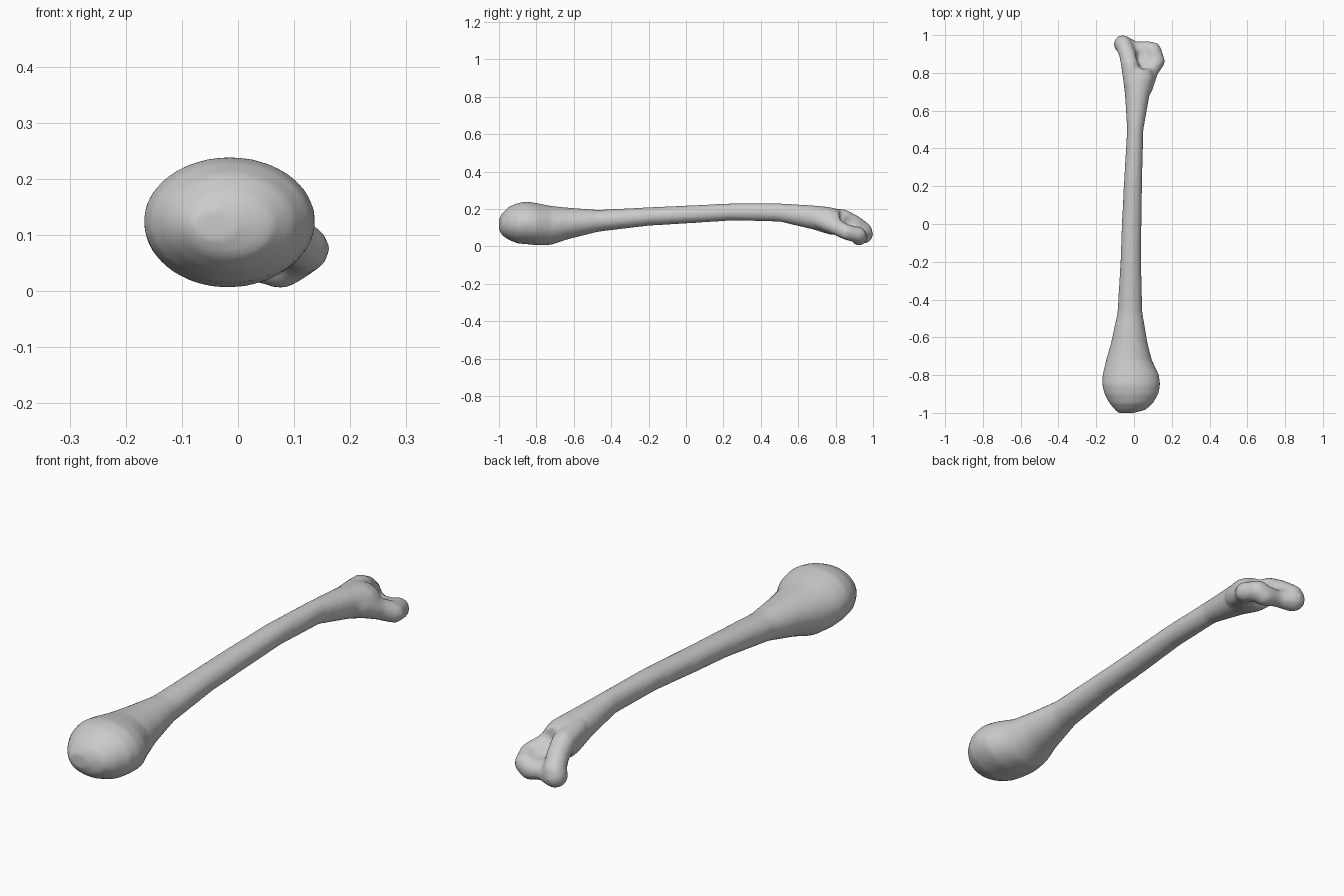
import bpy, bmesh, math
from mathutils import Vector

if "Cube" in bpy.data.objects:
    bpy.data.objects.remove(bpy.data.objects["Cube"])

SIDES = 28
bm = bmesh.new()


def loft(stations):
    """Skin elliptical rings given as (y, x_left, x_right, z_bottom, z_top)."""
    rings = []
    for y, xl, xr, zb, zt in stations:
        cx, cz, a, b = (xl + xr) / 2, (zb + zt) / 2, (xr - xl) / 2, (zt - zb) / 2
        rings.append([bm.verts.new((cx + a * math.cos(t), y, cz + b * math.sin(t)))
                      for t in (2 * math.pi * i / SIDES for i in range(SIDES))])
    for r0, r1 in zip(rings, rings[1:]):
        for i in range(SIDES):
            j = (i + 1) % SIDES
            bm.faces.new((r0[i], r0[j], r1[j], r1[i]))
    bm.faces.new(rings[0][::-1])
    bm.faces.new(rings[-1])


def hull(*balls):
    """Convex skin around balls given as (x, y, z, radius)."""
    part = bmesh.new()
    for x, y, z, r in balls:
        res = bmesh.ops.create_icosphere(part, subdivisions=2, radius=r)
        bmesh.ops.translate(part, verts=res["verts"], vec=Vector((x, y, z)))
    res = bmesh.ops.convex_hull(part, input=part.verts[:])
    junk = {e for e in res["geom_interior"] + res["geom_unused"]
            if isinstance(e, bmesh.types.BMVert)}
    bmesh.ops.delete(part, geom=list(junk), context="VERTS")
    bmesh.ops.recalc_face_normals(part, faces=part.faces[:])
    me = bpy.data.meshes.new("tmp")
    part.to_mesh(me)
    part.free()
    bm.from_mesh(me)
    bpy.data.meshes.remove(me)


def chain(balls):
    for a, b in zip(balls, balls[1:]):
        hull(a, b)


# Rounded head and long, slightly arched shaft
loft([
    (-1.00, -0.085, 0.00, 0.09, 0.145),
    (-0.985, -0.10, 0.06, 0.06, 0.175),
    (-0.95, -0.13, 0.10, 0.035, 0.21),
    (-0.90, -0.157, 0.13, 0.015, 0.232),
    (-0.85, -0.169, 0.139, 0.011, 0.24),
    (-0.80, -0.167, 0.133, 0.006, 0.232),
    (-0.72, -0.148, 0.095, 0.008, 0.216),
    (-0.63, -0.122, 0.072, 0.038, 0.207),
    (-0.47, -0.088, 0.045, 0.078, 0.195),
    (-0.20, -0.072, 0.038, 0.11, 0.209),
    (0.00, -0.065, 0.040, 0.122, 0.218),
    (0.25, -0.052, 0.044, 0.138, 0.23),
    (0.50, -0.037, 0.050, 0.132, 0.23),
    (0.68, -0.048, 0.082, 0.09, 0.219),
    (0.77, -0.058, 0.108, 0.062, 0.21),
    (0.82, -0.062, 0.100, 0.062, 0.195),
])

# Inner pillar, arching over and down to the far condyle
chain([(-0.005, 0.74, 0.16, 0.05), (-0.02, 0.84, 0.15, 0.05),
       (-0.035, 0.90, 0.122, 0.046), (-0.055, 0.95, 0.085, 0.046),
       (-0.06, 0.952, 0.065, 0.05)])
# Outer pillar, flaring sideways and low to the epicondyle
chain([(0.05, 0.72, 0.14, 0.05), (0.085, 0.81, 0.10, 0.045),
       (0.122, 0.86, 0.075, 0.043), (0.10, 0.92, 0.062, 0.045),
       (0.075, 0.925, 0.045, 0.043)])
# Roller joining both condyles, and the web between the pillars
chain([(-0.055, 0.95, 0.06, 0.047), (0.01, 0.93, 0.055, 0.036), (0.075, 0.925, 0.05, 0.045)])
hull((-0.02, 0.84, 0.125, 0.025), (0.09, 0.83, 0.085, 0.025),
     (-0.03, 0.92, 0.085, 0.025), (0.07, 0.91, 0.06, 0.025))

mesh = bpy.data.meshes.new("arm_bone")
bm.to_mesh(mesh)
bm.free()
bone = bpy.data.objects.new("arm_bone", mesh)
bpy.context.collection.objects.link(bone)

# Hollow between the two pillars
bpy.ops.mesh.primitive_uv_sphere_add(segments=24, ring_count=12, location=(0.035, 0.90, 0.135))
fossa = bpy.context.object
fossa.name = "fossa_cutter"
fossa.scale = (0.027, 0.06, 0.045)
fossa.hide_render = True
fossa.hide_set(True)

# Fuse the parts into one skin, carve the hollow and soften
fuse = bone.modifiers.new("fuse", "REMESH")
fuse.mode = "VOXEL"
fuse.voxel_size = 0.009
cut = bone.modifiers.new("hollow", "BOOLEAN")
cut.operation = "DIFFERENCE"
cut.object = fossa
again = bone.modifiers.new("refuse", "REMESH")
again.mode = "VOXEL"
again.voxel_size = 0.009
again.use_smooth_shade = True
soft = bone.modifiers.new("soften", "SMOOTH")
soft.factor = 0.5
soft.iterations = 5
